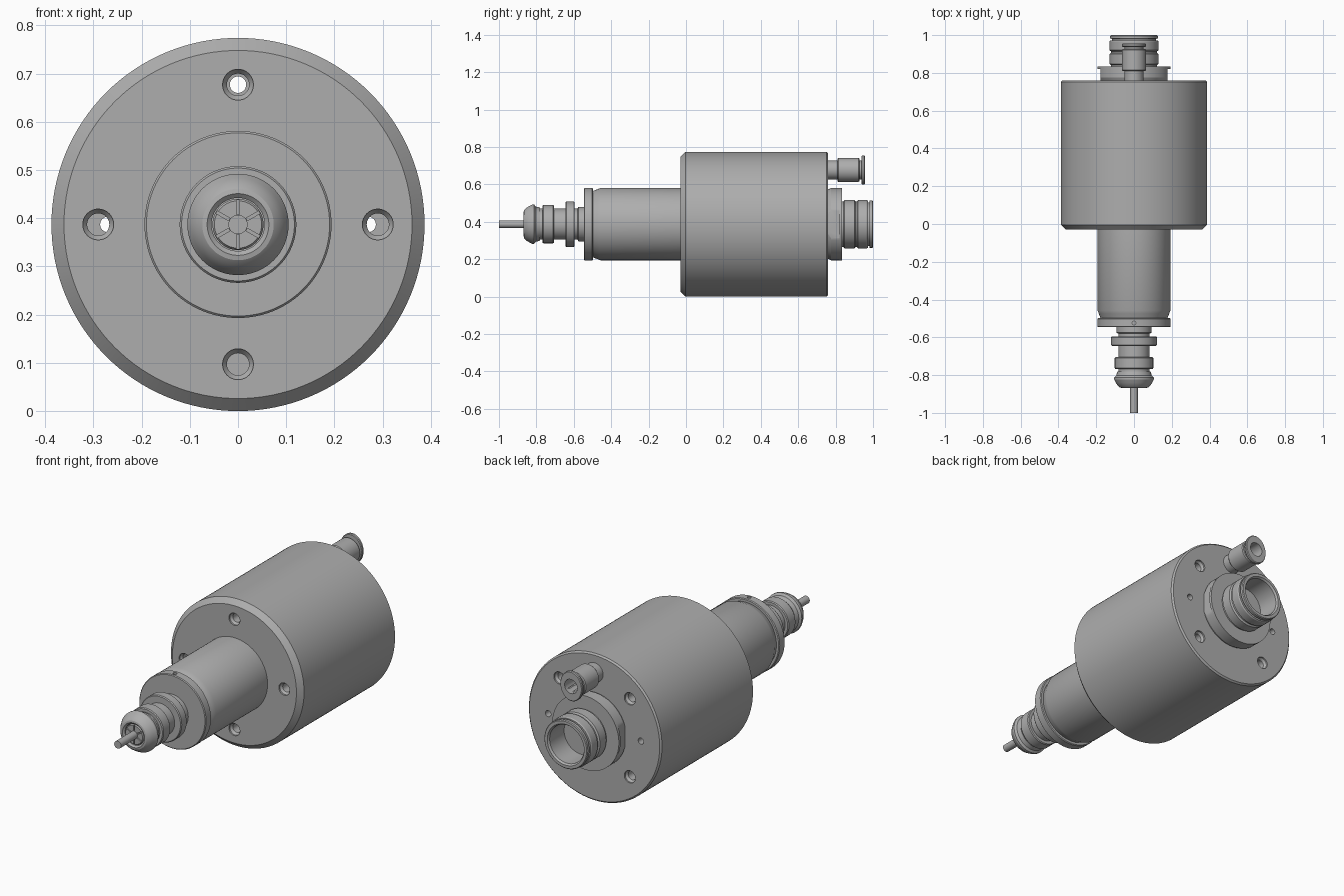
import bpy, bmesh, math
from mathutils import Matrix, Vector

cube = bpy.data.objects.get("Cube")
if cube:
    bpy.data.objects.remove(cube, do_unlink=True)

metal = bpy.data.materials.new("grey metal")
metal.use_nodes = True
GREY = (0.42, 0.42, 0.42, 1)
metal.diffuse_color = GREY
bsdf = next(n for n in metal.node_tree.nodes if n.type == 'BSDF_PRINCIPLED')
bsdf.inputs["Base Color"].default_value = GREY

R = 0.387      # body radius, also the height of the main axis
BOLT = 0.29    # bolt circle radius


def make_object(name, bm):
    bmesh.ops.recalc_face_normals(bm, faces=bm.faces)
    mesh = bpy.data.meshes.new(name)
    bm.to_mesh(mesh)
    bm.free()
    mesh.materials.append(metal)
    ob = bpy.data.objects.new(name, mesh)
    bpy.context.collection.objects.link(ob)
    return ob


def lathe(name, profile, x=0, z=0, steps=96):
    """Turn (radius, y) points around an axis parallel to y; ends lie on the axis."""
    bm = bmesh.new()
    verts = [bm.verts.new((r, y, 0)) for r, y in profile]
    edges = [bm.edges.new(pair) for pair in zip(verts, verts[1:])]
    bmesh.ops.spin(bm, geom=verts + edges, cent=(0, 0, 0), axis=(0, 1, 0),
                   angle=math.tau, steps=steps, use_duplicate=False)
    bmesh.ops.remove_doubles(bm, verts=bm.verts, dist=1e-5)
    bmesh.ops.translate(bm, verts=bm.verts, vec=(x, 0, R + z))
    return make_object(name, bm)


def box(name, centre, size, turn=0):
    bm = bmesh.new()
    bmesh.ops.create_cube(bm, size=1, matrix=Matrix.Translation(centre)
                          @ Matrix.Rotation(turn, 4, 'Y')
                          @ Matrix.Diagonal(Vector(size).to_4d()))
    return make_object(name, bm)


def rod(name, radius, y0, y1, x=0, z=0, steps=48):
    return lathe(name, [(0, y0), (radius, y0), (radius, y1), (0, y1)], x, z, steps)


def cut(ob, cutters):
    """Subtract the cutters, bake the result and remove the helpers."""
    for c in cutters:
        c.hide_render = True
        mod = ob.modifiers.new("cut", 'BOOLEAN')
        mod.operation, mod.solver, mod.object = 'DIFFERENCE', 'EXACT', c
    graph = bpy.context.evaluated_depsgraph_get()
    mesh = bpy.data.meshes.new_from_object(ob.evaluated_get(graph))
    ob.modifiers.clear()
    ob.data = mesh
    for c in cutters:
        bpy.data.objects.remove(c, do_unlink=True)


def screw_hole(face, direction, depth, x, z):
    """Countersunk hole running into the body from one end face."""
    pts = [(0, -0.02), (0.032, -0.02), (0.032, 0.008), (0.023, 0.02),
           (0.023, depth), (0, depth)]
    return lathe("hole_cutter", [(r, face + direction * y) for r, y in pts], x, z, 32)


parts = []

# Main body with chamfered ends and screw holes
body = lathe("body", [(0, -0.03), (0.361, -0.03), (R, -0.004), (R, 0.752),
                      (0.379, 0.76), (0, 0.76)], steps=128)
holes = []
for i in range(4):
    a = math.pi / 2 * i
    depth = (0.3, 0.5, 0.3, 0.12)[i]
    holes.append(screw_hole(-0.03, 1, depth, BOLT * math.cos(a), BOLT * math.sin(a)))
    a += math.pi / 4
    holes.append(screw_hole(0.76, -1, 0.1, BOLT * math.cos(a), BOLT * math.sin(a)))
for side in (-1, 1):
    holes.append(rod("hole_cutter", 0.016, 0.25, 0.78, side * 0.27, 0, 32))
holes.append(rod("hole_cutter", 0.017, 0.45, 0.78, 0, BOLT, 32))
cut(body, holes)
parts.append(body)

# Front neck with tapered end
parts.append(lathe("neck", [(0, 0), (0.193, 0), (0.193, -0.458), (0.186, -0.475),
                            (0.176, -0.502), (0, -0.502)]))

# Retaining ring with radial pin hole on top
ring = lathe("retaining_ring", [(0, -0.498), (0.190, -0.498), (0.194, -0.502),
                                (0.194, -0.542), (0.190, -0.546), (0, -0.546)])
bm = bmesh.new()
bmesh.ops.create_cone(bm, cap_ends=True, segments=24, radius1=0.01, radius2=0.01,
                      depth=0.08, matrix=Matrix.Translation((0, -0.524, R + 0.2)))
cut(ring, [make_object("pin_cutter", bm)])
parts.append(ring)

# Stepped spindle nose
parts.append(lathe("spindle", [
    (0, -0.54), (0.093, -0.54), (0.093, -0.575), (0.083, -0.58), (0.083, -0.595),
    (0.117, -0.595), (0.121, -0.6), (0.121, -0.64), (0.117, -0.645), (0.083, -0.645),
    (0.083, -0.705), (0.098, -0.705), (0.102, -0.71), (0.102, -0.763), (0.098, -0.768),
    (0.083, -0.768), (0.083, -0.785), (0, -0.785)]))

# Collet nut with rounded nose and open bore
parts.append(lathe("collet_nut", [
    (0, -0.78), (0.088, -0.78), (0.094, -0.803), (0.105, -0.812), (0.105, -0.822),
    (0.096, -0.84), (0.085, -0.857), (0.074, -0.866), (0.064, -0.868),
    (0.055, -0.86), (0.055, -0.835), (0, -0.835)]))

# Slotted collet
collet = lathe("collet", [(0, -0.82), (0.053, -0.82), (0.053, -0.858), (0.049, -0.864),
                          (0, -0.864)], steps=64)
slots = []
for i in range(6):
    a = math.pi / 2 + math.pi / 3 * i
    centre = (0.036 * math.cos(a), -0.87, R + 0.036 * math.sin(a))
    slots.append(box("slot_cutter", centre, (0.03, 0.05, 0.006), -a))
cut(collet, slots)
parts.append(collet)

# Tool shank
parts.append(rod("tool_shank", 0.02, -1, -0.84))

# Rear hub with two wrench flats
hub = lathe("rear_hub", [(0, 0.75), (0.18, 0.75), (0.193, 0.775), (0.193, 0.822),
                         (0, 0.822)])
cut(hub, [box("flat_cutter", (s * 0.228, 0.78, R), (0.1, 0.1, 0.5)) for s in (-1, 1)])
parts.append(hub)
parts.append(lathe("rear_flange", [(0, 0.82), (0.194, 0.82), (0.194, 0.835), (0, 0.835)]))

# Hollow rear connector
parts.append(lathe("rear_connector", [
    (0, 0.83), (0.122, 0.83), (0.122, 0.842), (0.13, 0.848), (0.13, 0.9), (0.122, 0.906),
    (0.122, 0.914), (0.13, 0.92), (0.13, 0.965), (0.126, 0.972), (0.116, 0.972),
    (0.116, 0.98), (0.126, 0.982), (0.126, 0.996), (0.122, 1), (0.107, 1),
    (0.1, 0.99), (0.1, 0.87), (0, 0.87)]))

# Air fitting above the connector, with a bore through to the body
fitting = lathe("air_fitting", [
    (0, 0.755), (0.05, 0.755), (0.05, 0.81), (0.06, 0.81), (0.064, 0.815), (0.064, 0.922),
    (0.06, 0.927), (0.05, 0.927), (0.05, 0.945), (0, 0.945)], z=BOLT, steps=64)
flange = lathe("air_fitting_flange", [
    (0, 0.938), (0.074, 0.938), (0.078, 0.942), (0.078, 0.952), (0.074, 0.956),
    (0, 0.956)], z=BOLT, steps=64)
for v in flange.data.vertices:
    v.co.x *= 0.82
for ob in (fitting, flange):
    cut(ob, [rod("bore_cutter", 0.037, 0.84, 1, 0, BOLT),
             rod("bore_cutter", 0.017, 0.7, 0.9, 0, BOLT, 32)])
    parts.append(ob)

# Smooth the turned surfaces and keep the machined edges sharp
bpy.ops.object.select_all(action='DESELECT')
for ob in parts:
    ob.select_set(True)
bpy.context.view_layer.objects.active = body
bpy.ops.object.shade_smooth_by_angle(angle=math.radians(25))
